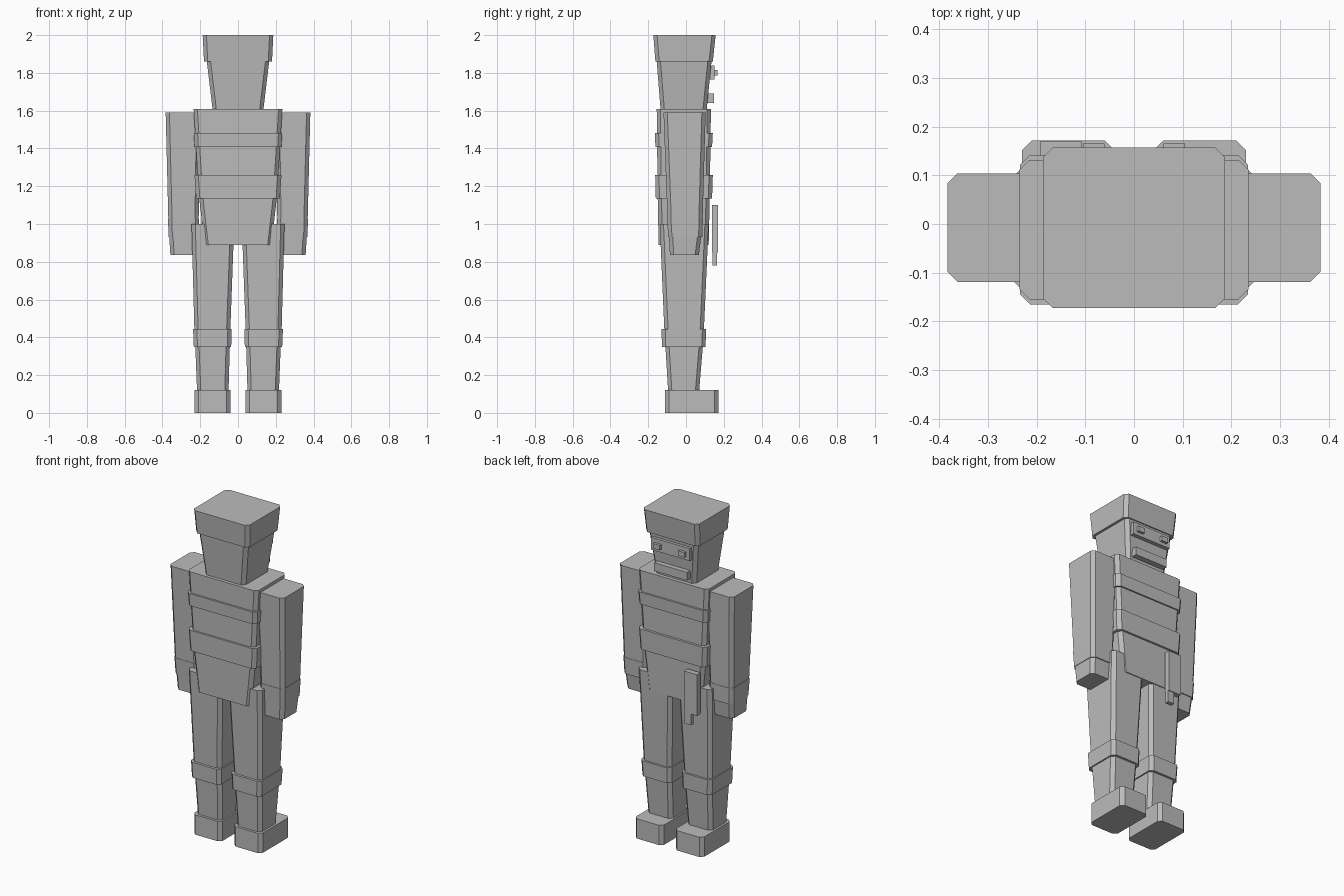
import bpy

cube = bpy.data.objects.get("Cube")
if cube:
    bpy.data.objects.remove(cube, do_unlink=True)

grey = bpy.data.materials.new("plain grey")
grey.use_nodes = True
GREY = (0.5, 0.5, 0.5, 1)
grey.diffuse_color = GREY
grey.node_tree.nodes["Principled BSDF"].inputs["Base Color"].default_value = GREY


def ring(rect, z, c):
    """Rectangle (x0, x1, y0, y1) with its four corners cut off by c."""
    x0, x1, y0, y1 = rect
    pts = [(x0 + c, y0), (x1 - c, y0), (x1, y0 + c), (x1, y1 - c),
           (x1 - c, y1), (x0 + c, y1), (x0, y1 - c), (x0, y0 + c)]
    if c == 0:
        pts = [(x0, y0), (x1, y0), (x1, y1), (x0, y1)]
    return [(x, y, z) for x, y in pts]


def block(name, z0, low, z1, high=None, cut=0.02):
    """Tapered block with chamfered upright edges."""
    bottom, top = ring(low, z0, cut), ring(high or low, z1, cut)
    n = len(bottom)
    faces = [tuple(reversed(range(n))), tuple(range(n, 2 * n))]
    faces += [(i, (i + 1) % n, n + (i + 1) % n, n + i) for i in range(n)]
    mesh = bpy.data.meshes.new(name)
    mesh.from_pydata(bottom + top, [], faces)
    mesh.materials.append(grey)
    obj = bpy.data.objects.new(name, mesh)
    bpy.context.collection.objects.link(obj)
    return obj


def wide(half, y0, y1):
    return (-half, half, y0, y1)


def pair(name, z0, low, z1, high=None):
    """Build a limb part on the left (+x) and its mirror on the right."""
    def flip(r):
        return (-r[1], -r[0], r[2], r[3])
    high = high or low
    block("left_" + name, z0, low, z1, high)
    block("right_" + name, z0, flip(low), z1, flip(high))


# Head and flared cap
block("head", 1.61, wide(0.135, -0.135, 0.11), 1.86, wide(0.165, -0.155, 0.135))
block("cap", 1.86, wide(0.18, -0.162, 0.142), 2.0, wide(0.187, -0.173, 0.157))

# Face plates
block("brow_plate", 1.765, wide(0.13, 0.12, 0.15), 1.84, cut=0)
block("mouth_plate", 1.64, wide(0.11, 0.105, 0.148), 1.69, cut=0)
for side, x in (("left", 0.083), ("right", -0.083)):
    block(side + "_eye", 1.785, (x - 0.022, x + 0.022, 0.14, 0.166), 1.815, cut=0)

# Torso with two straps
block("abdomen", 0.89, wide(0.177, -0.145, 0.12), 1.15, wide(0.207, -0.15, 0.126))
block("chest", 1.15, wide(0.207, -0.15, 0.126), 1.61, wide(0.235, -0.155, 0.132))
block("belt", 1.135, wide(0.222, -0.16, 0.138), 1.26, wide(0.23, -0.163, 0.142))
block("chest_strap", 1.408, wide(0.23, -0.162, 0.138), 1.483, wide(0.234, -0.165, 0.142))

# Arms
pair("arm", 1.03, (0.208, 0.369, -0.098, 0.088), 1.59, (0.2, 0.383, -0.119, 0.104))
pair("cuff", 0.93, (0.208, 0.367, -0.094, 0.086), 1.03, (0.206, 0.371, -0.1, 0.09))
pair("hand", 0.835, (0.218, 0.358, -0.085, 0.068), 0.93, (0.212, 0.364, -0.09, 0.08))

# Legs, knee bands and feet
pair("thigh", 0.4, (0.042, 0.23, -0.113, 0.093), 1.0, (0.02, 0.246, -0.139, 0.12))
pair("knee_band", 0.35, (0.036, 0.234, -0.127, 0.103), 0.445, (0.034, 0.238, -0.13, 0.107))
pair("shin", 0.12, (0.05, 0.217, -0.095, 0.07), 0.4, (0.042, 0.228, -0.112, 0.093))
pair("foot", 0.0, (0.04, 0.23, -0.11, 0.172), 0.12)

# Holster hanging beside the right hip
block("holster", 0.85, (-0.193, -0.107, 0.137, 0.17), 1.1, cut=0)
block("holster_tip", 0.78, (-0.15, -0.107, 0.14, 0.165), 0.96, cut=0)
